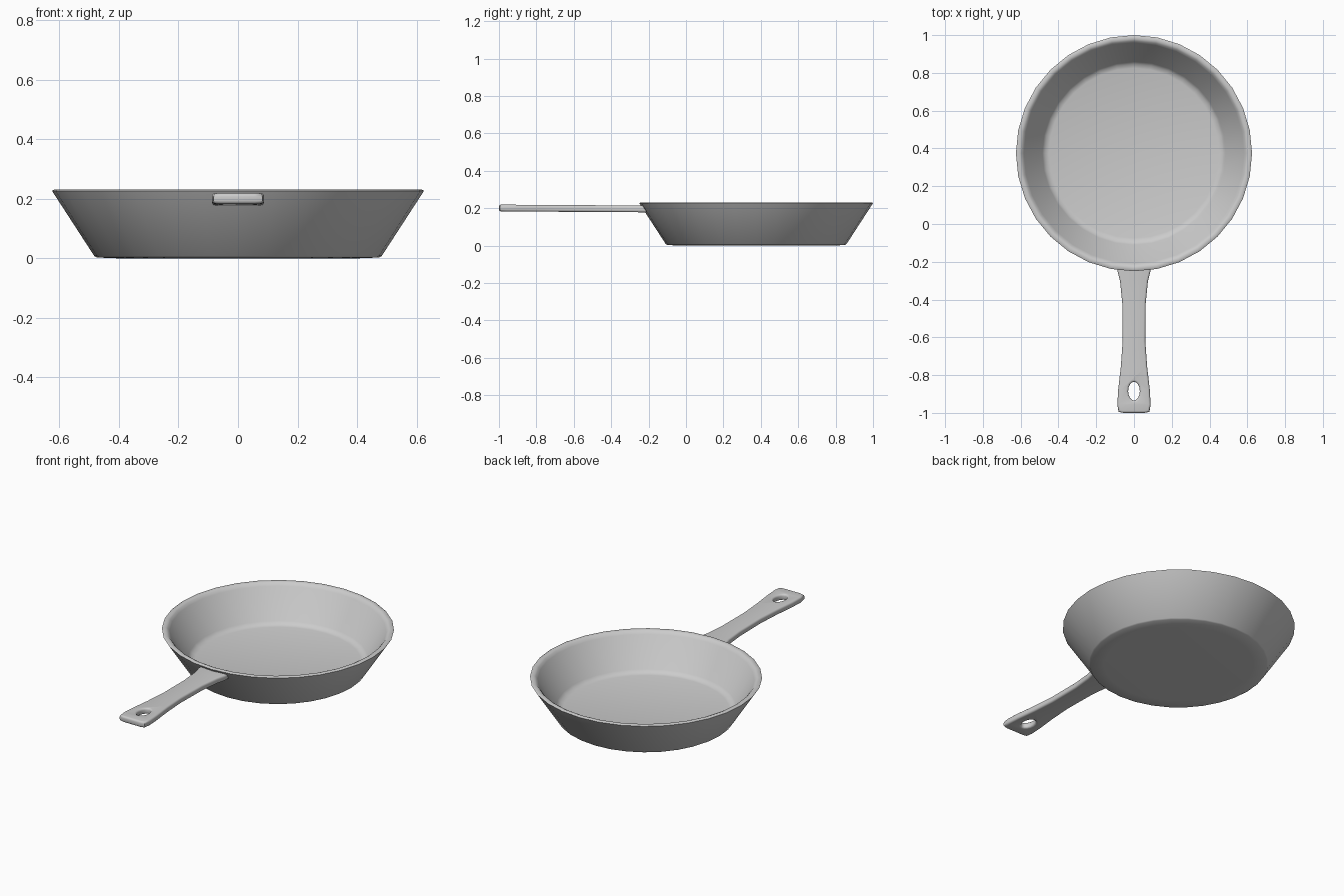
import bpy, bmesh, math

if "Cube" in bpy.data.objects:
    bpy.data.objects.remove(bpy.data.objects["Cube"])

CY = 0.375      # centre of the pan bowl along y
SIDES = 32


def smooth(obj, angle):
    bpy.ops.object.select_all(action='DESELECT')
    obj.select_set(True)
    bpy.context.view_layer.objects.active = obj
    bpy.ops.object.shade_smooth_by_angle(angle=math.radians(angle))


def lathe(name, profile):
    """Revolve an (r, z) profile around z and cap both ends."""
    bm = bmesh.new()
    rings = []
    for r, z in profile:
        rings.append([bm.verts.new((r * math.sin(2 * math.pi * i / SIDES),
                                    CY + r * math.cos(2 * math.pi * i / SIDES), z))
                      for i in range(SIDES)])
    for a, b in zip(rings, rings[1:]):
        for i in range(SIDES):
            j = (i + 1) % SIDES
            bm.faces.new((a[i], a[j], b[j], b[i]))
    bm.faces.new(rings[0])
    bm.faces.new(rings[-1])
    bmesh.ops.recalc_face_normals(bm, faces=bm.faces)
    mesh = bpy.data.meshes.new(name)
    bm.to_mesh(mesh)
    bm.free()
    obj = bpy.data.objects.new(name, mesh)
    bpy.context.collection.objects.link(obj)
    return obj


# Bowl: underside, flared wall, rounded rim, inner wall, floor
pan = lathe("pan_bowl", [
    (0.40, 0.0), (0.475, 0.003), (0.483, 0.008), (0.618, 0.216), (0.625, 0.227),
    (0.618, 0.231), (0.604, 0.231), (0.594, 0.226), (0.583, 0.212),
    (0.485, 0.050), (0.472, 0.036), (0.450, 0.030)])
smooth(pan, 50)

# Handle: waisted outline with a hanging hole, rounded edges
BEV = 0.011
half = [(0.088, -0.205), (0.088, -0.245), (0.074, -0.30), (0.062, -0.42), (0.060, -0.62),
        (0.070, -0.76), (0.084, -0.88), (0.088, -0.955), (0.083, -0.985), (0.066, -1.0)]
inset = [(x - BEV, min(max(y, -1.0 + BEV), -0.205 - BEV)) for x, y in half]
outline = inset + [(-x, y) for x, y in reversed(inset)]
HOLE = 16
hole = [((0.031 + BEV) * math.cos(2 * math.pi * i / HOLE),
         -0.885 + (0.050 + BEV) * math.sin(2 * math.pi * i / HOLE)) for i in range(HOLE)]

curve = bpy.data.curves.new("handle", 'CURVE')
curve.dimensions = '2D'
curve.fill_mode = 'BOTH'
curve.extrude = 0.007
curve.bevel_depth = BEV
curve.bevel_resolution = 2
for pts in (outline, hole):
    s = curve.splines.new('POLY')
    s.points.add(len(pts) - 1)
    for p, (x, y) in zip(s.points, pts):
        p.co = (x, y, 0, 1)
    s.use_cyclic_u = True
handle = bpy.data.objects.new("handle", curve)
bpy.context.collection.objects.link(handle)
bpy.context.view_layer.objects.active = handle
handle.select_set(True)
bpy.ops.object.convert(target='MESH')
handle = bpy.context.view_layer.objects.active

# Lift the handle slightly toward its free end and weld its seams
bm = bmesh.new()
bm.from_mesh(handle.data)
bmesh.ops.remove_doubles(bm, verts=bm.verts, dist=0.0005)
for v in bm.verts:
    t = min(max((-v.co.y - 0.205) / 0.795, 0), 1)
    v.co.z += 0.196 + 0.005 * t
bmesh.ops.recalc_face_normals(bm, faces=bm.faces)
bm.to_mesh(handle.data)
bm.free()
smooth(handle, 50)
